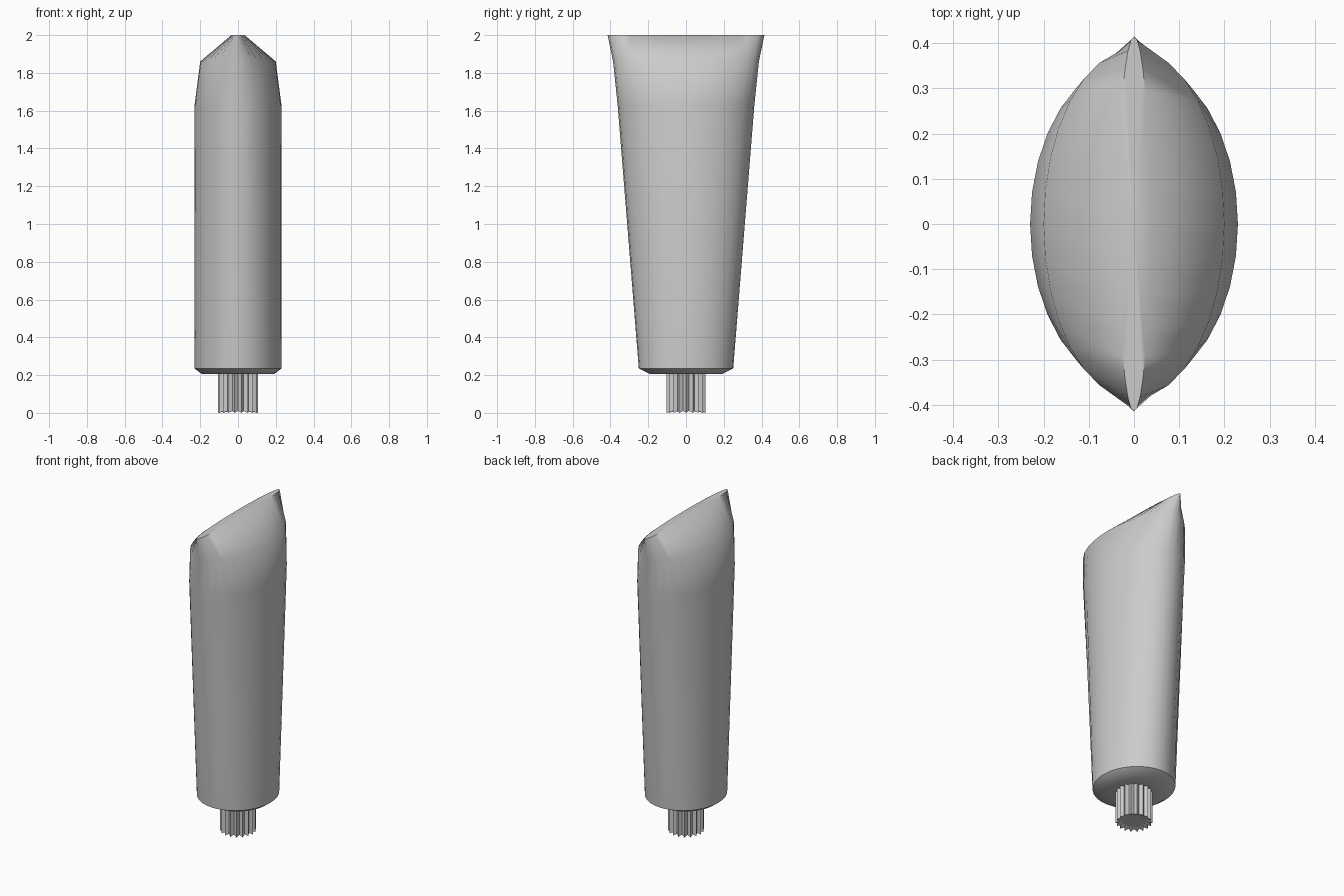
import bpy, bmesh
from math import sin, cos, pi

if "Cube" in bpy.data.objects:
    bpy.data.objects.remove(bpy.data.objects["Cube"])


def loft(name, rings):
    """Skin a stack of closed point rings and close both ends."""
    bm = bmesh.new()
    loops = [[bm.verts.new(p) for p in ring] for ring in rings]
    n = len(loops[0])
    for a, b in zip(loops, loops[1:]):
        for i in range(n):
            j = (i + 1) % n
            bm.faces.new((a[i], a[j], b[j], b[i]))
    for loop, z in ((loops[0], rings[0][0][2]), (loops[-1], rings[-1][0][2])):
        hub = bm.verts.new((0, 0, z))
        for i in range(n):
            bm.faces.new((loop[i], loop[(i + 1) % n], hub))
    bmesh.ops.recalc_face_normals(bm, faces=bm.faces)
    me = bpy.data.meshes.new(name)
    bm.to_mesh(me)
    bm.free()
    ob = bpy.data.objects.new(name, me)
    bpy.context.collection.objects.link(ob)
    return ob


def shade(ob, degrees):
    bpy.ops.object.select_all(action='DESELECT')
    ob.select_set(True)
    bpy.context.view_layer.objects.active = ob
    bpy.ops.object.shade_smooth_by_angle(angle=degrees * pi / 180)


def ellipse(z, rx, ry, n=32):
    return [(rx * cos(2 * pi * i / n), ry * sin(2 * pi * i / n), z) for i in range(n)]


def star(z_out, z_in, r_out, r_in, teeth=18):
    ring = []
    for i in range(teeth * 2):
        r, z = ((r_out, z_out), (r_in, z_in))[i % 2]
        a = pi * i / teeth
        ring.append((r * cos(a), r * sin(a), z))
    return ring


# Squeezed tube: round shoulder at the bottom, flattened crimp at the top
profile = [(0.205, 0.10, 0.10), (0.205, 0.19, 0.19), (0.235, 0.23, 0.25),
           (1.63, 0.23, 0.362), (1.86, 0.20, 0.386), (2.0, 0.035, 0.415)]
shade(loft("tube_body", [ellipse(*p) for p in profile]), 50)

# Ribbed screw cap with a slightly recessed end
loft("ribbed_cap", [ellipse(0.012, 0.065, 0.065, 36), star(0.0, 0.01, 0.105, 0.088),
                    star(0.21, 0.21, 0.105, 0.088)])
